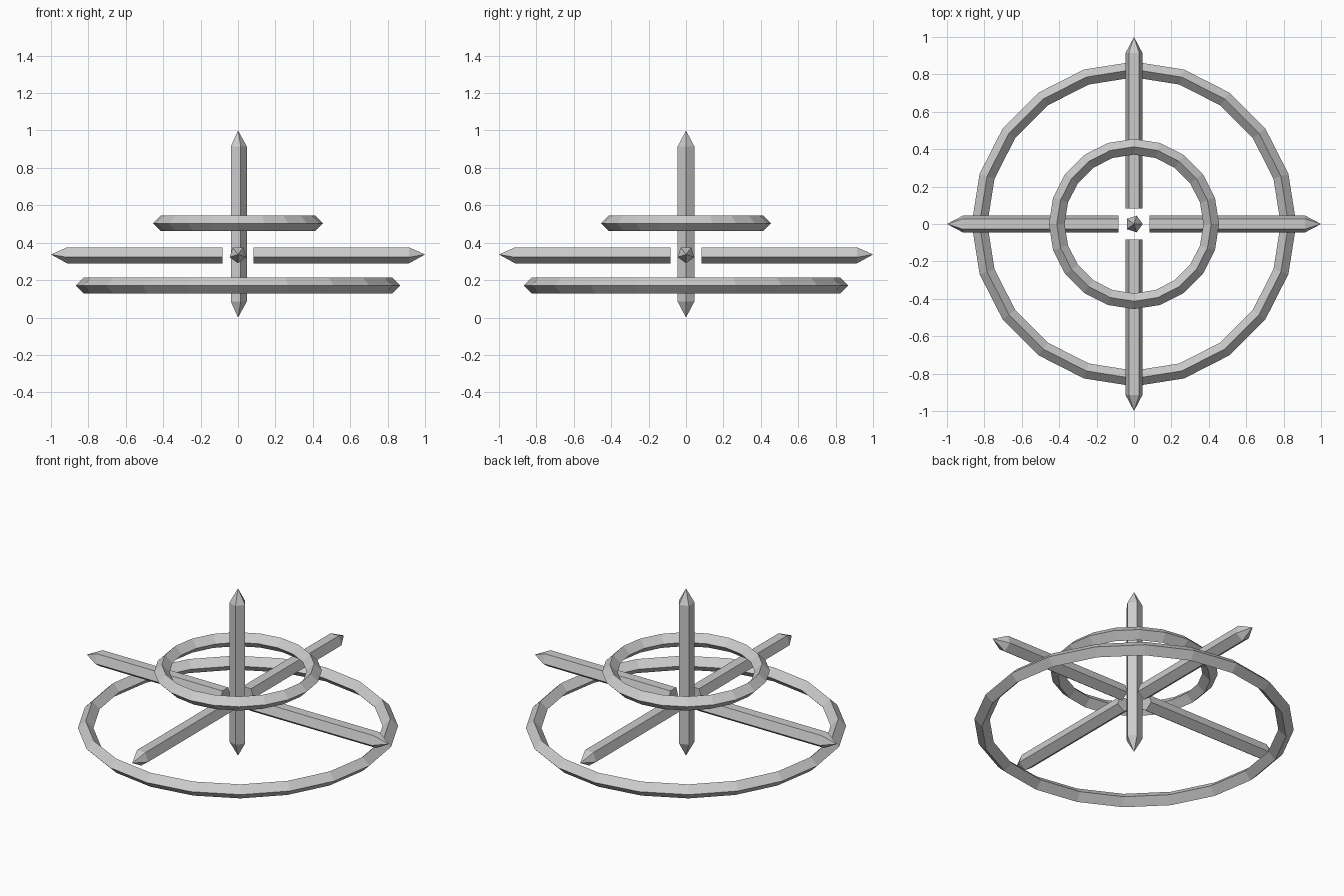
import bpy, bmesh
from math import cos, sin, pi
from mathutils import Matrix

if "Cube" in bpy.data.objects:
    bpy.data.objects.remove(bpy.data.objects["Cube"])

ROD_R, TIP = 0.047, 0.085
HUB_Z = 0.337


def finish(name, bm, matrix=Matrix()):
    bm.transform(matrix)
    bmesh.ops.recalc_face_normals(bm, faces=bm.faces)
    mesh = bpy.data.meshes.new(name)
    bm.to_mesh(mesh)
    bm.free()
    ob = bpy.data.objects.new(name, mesh)
    bpy.context.collection.objects.link(ob)
    return ob


def rod(name, start, end, matrix=Matrix(), tip_low=False):
    """Five-sided bar along z with a pointed end (or two)."""
    bm = bmesh.new()
    low = start + TIP if tip_low else start
    rings = [[bm.verts.new((ROD_R * cos(2 * pi * i / 5), ROD_R * sin(2 * pi * i / 5), z))
              for i in range(5)] for z in (low, end - TIP)]
    top = bm.verts.new((0, 0, end))
    bottom = bm.verts.new((0, 0, start)) if tip_low else None
    for i in range(5):
        j = (i + 1) % 5
        bm.faces.new((rings[0][i], rings[0][j], rings[1][j], rings[1][i]))
        bm.faces.new((rings[1][i], rings[1][j], top))
        if bottom:
            bm.faces.new((rings[0][j], rings[0][i], bottom))
    if not bottom:
        bm.faces.new(rings[0][::-1])
    return finish(name, bm, matrix)


def hoop(name, radius, z, tube=0.042, n=20):
    """Faceted ring with a diamond cross-section."""
    bm = bmesh.new()
    v = []
    for i in range(n):
        a = 2 * pi * i / n
        v.append([])
        for k in range(4):
            r = radius + tube * cos(k * pi / 2)
            v[i].append(bm.verts.new((r * cos(a), r * sin(a), z + tube * sin(k * pi / 2))))
    for i in range(n):
        j = (i + 1) % n
        for k in range(4):
            m = (k + 1) % 4
            bm.faces.new((v[i][k], v[j][k], v[j][m], v[i][m]))
    return finish(name, bm)


# Upright bar, pointed at both ends
rod("upright_bar", 0.0, 1.0, tip_low=True)

# Four level spokes around the upright
for i, side in enumerate(("right", "back", "left", "front")):
    m = (Matrix.Translation((0, 0, HUB_Z)) @ Matrix.Rotation(i * pi / 2, 4, 'Z')
         @ Matrix.Rotation(pi / 2, 4, 'Y'))
    rod(f"spoke_{side}", 0.084, 1.0, m)

# Large lower ring and small upper ring
hoop("lower_ring", 0.826, 0.171)
hoop("upper_ring", 0.413, 0.504)
